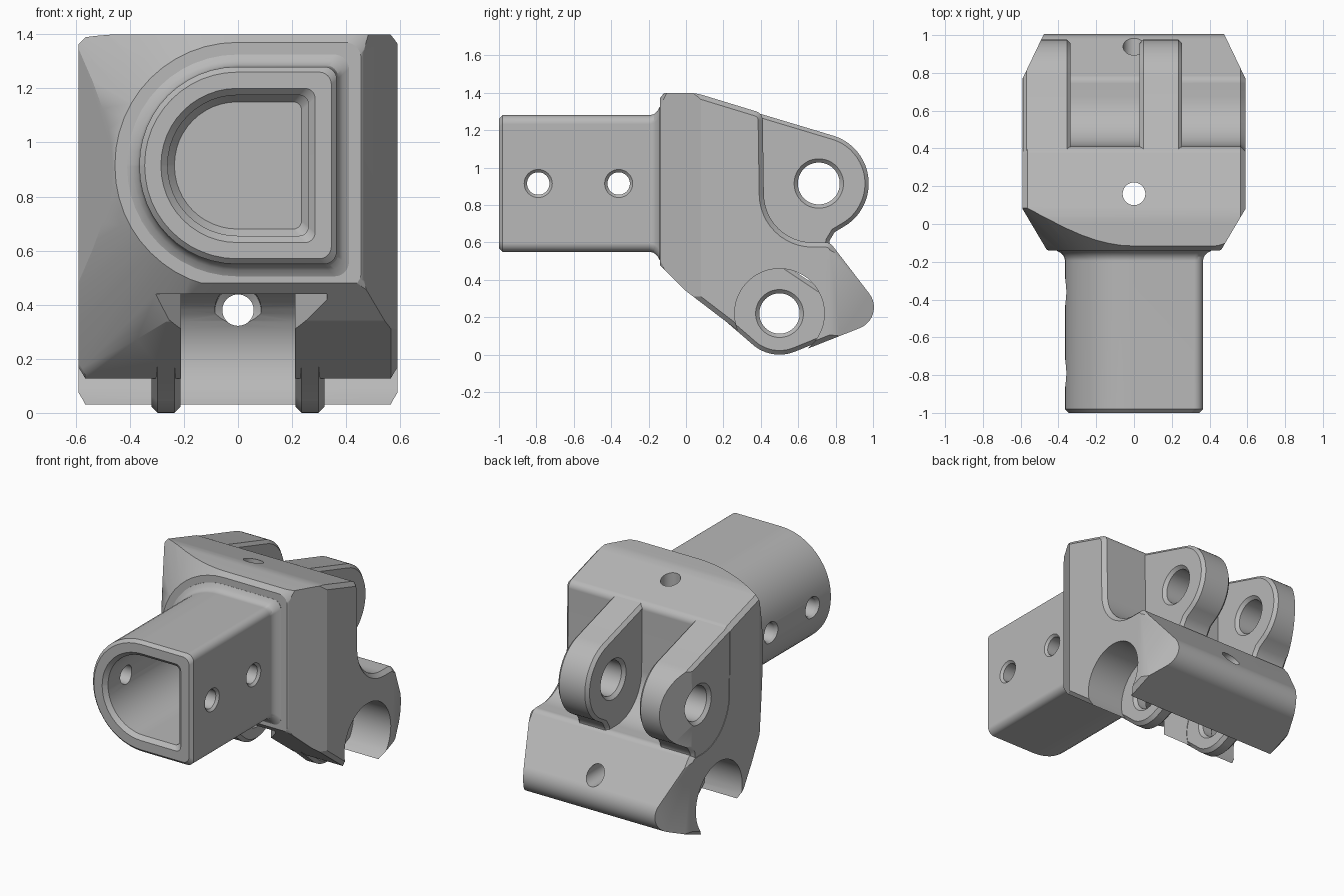
import bpy, bmesh, math
from mathutils import Vector

if "Cube" in bpy.data.objects:
    bpy.data.objects.remove(bpy.data.objects["Cube"])

metal = bpy.data.materials.new("plain grey")
metal.use_nodes = True
GREY = (0.48, 0.48, 0.48, 1)
metal.diffuse_color = GREY
metal.node_tree.nodes["Principled BSDF"].inputs["Base Color"].default_value = GREY


def arc(a, b, r, start, end, n=20):
    angles = [math.radians(start + (end - start) * i / n) for i in range(n + 1)]
    return [(a + r * math.cos(t), b + r * math.sin(t)) for t in angles]


def rounded(corners):
    """Polygon from (a, b, radius) corners, each filleted by its radius."""
    out = []
    for i, (a, b, r) in enumerate(corners):
        p = Vector((a, b))
        if r == 0:
            out.append((a, b))
            continue
        u = (Vector(corners[i - 1][:2]) - p).normalized()
        v = (Vector(corners[(i + 1) % len(corners)][:2]) - p).normalized()
        half = math.acos(u.dot(v)) / 2
        c = p + (u + v).normalized() * r / math.sin(half)
        t1, t2 = p + u * r / math.tan(half) - c, p + v * r / math.tan(half) - c
        s = math.degrees(math.atan2(t1.y, t1.x))
        turn = (math.degrees(math.atan2(t2.y, t2.x)) - s + 180) % 360 - 180
        out += arc(c.x, c.y, r, s, s + turn, max(3, int(abs(turn) / 7)))
    return out


def loft(name, axis, poly, sections, centre=(0, 0), bevel=0):
    """Solid through scaled copies of a polygon at positions along an axis."""
    bm = bmesh.new()
    rings = []
    for pos, s in sections:
        ring = []
        for a, b in poly:
            co = [centre[0] + a * s, centre[1] + b * s]
            co.insert("xyz".index(axis), pos)
            ring.append(bm.verts.new(co))
        rings.append(ring)
    n = len(poly)
    for r1, r2 in zip(rings, rings[1:]):
        for i in range(n):
            j = (i + 1) % n
            bm.faces.new((r1[i], r1[j], r2[j], r2[i]))
    caps = [bm.faces.new(rings[0]), bm.faces.new(rings[-1])]
    bmesh.ops.recalc_face_normals(bm, faces=bm.faces)
    if bevel:
        edges = list({e for f in caps for e in f.edges})
        bmesh.ops.bevel(bm, geom=edges, offset=bevel, segments=1,
                        profile=0.5, affect='EDGES')
    mesh = bpy.data.meshes.new(name)
    bm.to_mesh(mesh)
    bm.free()
    mesh.materials.append(metal)
    obj = bpy.data.objects.new(name, mesh)
    bpy.context.scene.collection.objects.link(obj)
    return obj


def combine(target, tool, operation):
    mod = target.modifiers.new("combine", 'BOOLEAN')
    mod.operation, mod.object, mod.solver = operation, tool, 'EXACT'
    bpy.context.view_layer.update()
    graph = bpy.context.evaluated_depsgraph_get()
    mesh = bpy.data.meshes.new_from_object(target.evaluated_get(graph))
    target.modifiers.clear()
    target.data = mesh
    bpy.data.objects.remove(tool)


def cut(tool):
    combine(body, tool, 'DIFFERENCE')


def join(tool):
    combine(body, tool, 'UNION')


CIRCLE = arc(0, 0, 1, 0, 360, 48)[:-1]
D_SHAPE = rounded([(1, -1, .13), (1, 1, .13), (-1, 1, .99), (-1, -1, .99)])
UPPER, LOWER = (.71, .915), (.5, .22)
SOCKET = (0, .915)

# Main block: side profile, with a front that flares out from the socket
profile = rounded([(-.14, .48, 0), (-.14, 1.4, 0), (.05, 1.4, .3),
                   (.41, 1.29, .05), (.42, .6, .26), (.77, .6, .05),
                   (1.077, .2, .12), (.62, .02, 0), (.38, .05, 0), (0, .34, .1)])
body = loft("bracket_body", "x", profile, [(-.59, 1), (.59, 1)], bevel=.025)
combine(body, loft("flare", "y", D_SHAPE, [(-.2, .38), (1.2, 2.13)], SOCKET),
        'INTERSECT')

# Lower clearance bore and the flared slot between the lower lugs
cut(loft("clearance", "x", CIRCLE, [(-.7, .24), (.7, .24)], LOWER))
slot = [(.33, -.2), (.33, -.08), (.21, .04), (.21, .46)]
slot += [(-x, y) for x, y in reversed(slot)]
cut(loft("slot", "z", slot, [(-.1, 1), (.44, 1)]))

# Upper lugs: one in the middle, one flush with the right side
upper_lugs = [(-.588, -.335), (.03, .255)]
lug = [(.3, 1.317)] + arc(*UPPER, .267, 73, -55) + [
    (.795, .655), (.768, .61), (.76, .55), (.6, .5), (.3, .8)]
for x0, x1 in upper_lugs:
    join(loft("upper_lug", "x", lug, [(x0, 1), (x1, 1)], bevel=.02))

# Lower pair of lugs
lower_lugs = [(-.32, -.213), (.213, .32)]
lug = [(.1, .275)] + arc(*LOWER, .22, 233, 291, 10) + [
    (.85, .125), (.8, .3), (.5, .5), (.2, .45)]
for x0, x1 in lower_lugs:
    join(loft("lower_lug", "x", lug, [(x0, 1), (x1, 1)], bevel=.022))

# Chamfered vertical corners, front and back
for side in (-1, 1):
    for wedge in ([(.614, .72), (.456, 1.05), (.8, 1.05), (.8, .72)],
                  [(.448, -.16), (.614, .12), (.8, .12), (.8, -.16)]):
        cut(loft("corner", "z", [(side * x, y) for x, y in wedge],
                 [(-.1, 1), (1.5, 1)]))

# Socket tube with filleted root, then its hollow
join(loft("socket", "y", D_SHAPE, [(-1, .345), (-.98, .365), (-.195, .365),
                                   (-.172, .371), (-.153, .387), (-.141, .41),
                                   (.05, .41)], SOCKET))
cut(loft("hollow", "y", D_SHAPE, [(-1.03, .285), (-1, .285), (-.975, .26),
                                  (-.05, .26), (-.02, .235)], SOCKET))

# Countersunk pin holes through the lugs
for lugs, centre, r in ((upper_lugs, UPPER, .112), (lower_lugs, LOWER, .108)):
    for x0, x1 in lugs:
        cut(loft("pin_hole", "x", CIRCLE,
                 [(x0 - .01, r + .03), (x0 + .02, r),
                  (x1 - .02, r), (x1 + .01, r + .03)], centre))

# Screw holes across the socket, down through the top and out of the back
for y in (-.79, -.36):
    cut(loft("side_hole", "x", CIRCLE,
             [(-.4, .095), (-.345, .06), (.35, .06), (.375, .085)], (y, .915)))
cut(loft("top_hole", "z", CIRCLE, [(.2, .06), (1.5, .06)], (0, .16)))
cut(loft("back_hole", "y", CIRCLE,
         [(.55, .09), (.69, .085), (.71, .058), (1.1, .058)], (0, .38)))

# Smooth curves, crisp edges
bpy.ops.object.select_all(action='DESELECT')
body.select_set(True)
bpy.context.view_layer.objects.active = body
bpy.ops.object.shade_smooth_by_angle(angle=math.radians(28))
body.modifiers.new("even shading", 'WEIGHTED_NORMAL').keep_sharp = True
